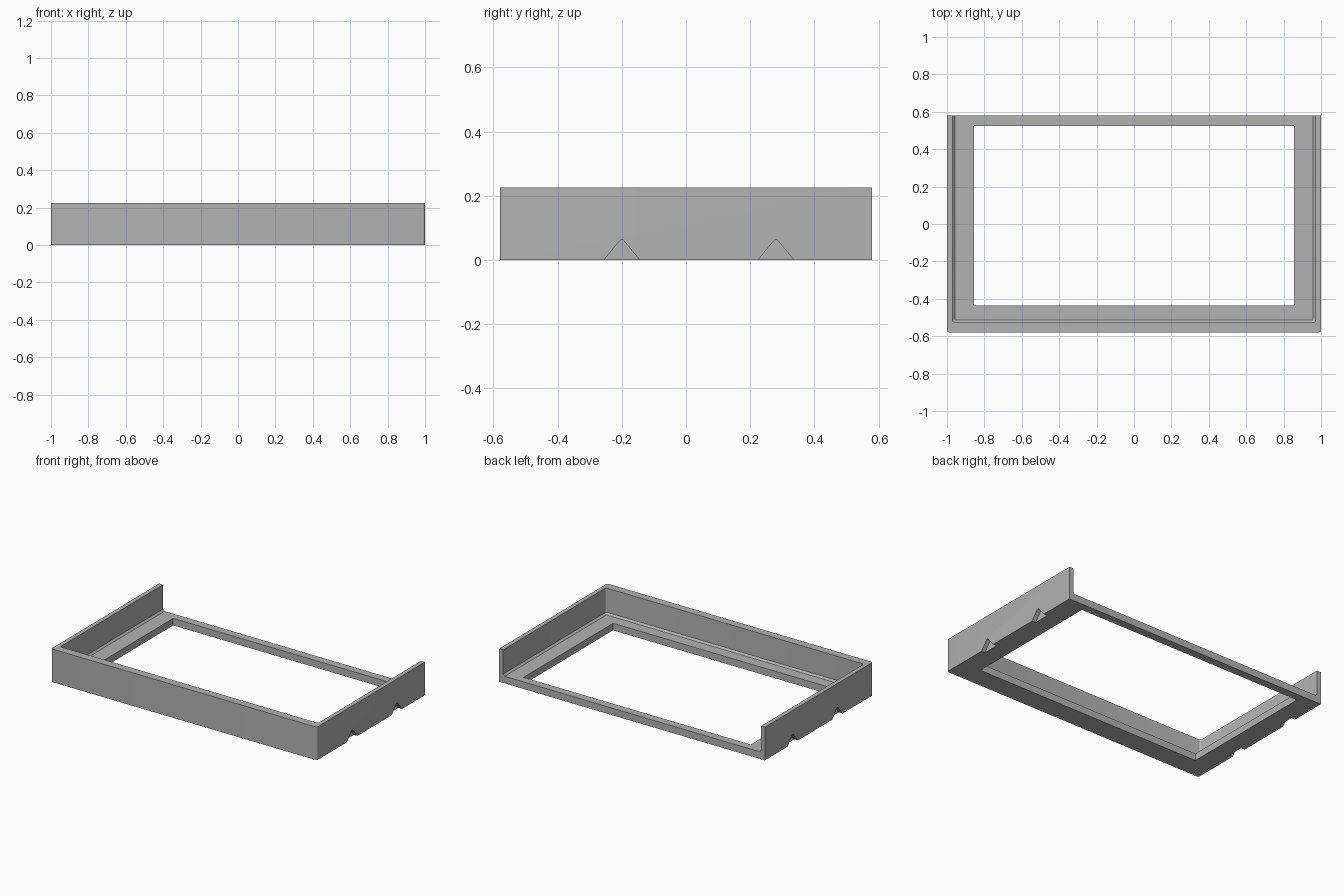
import bpy, bmesh, math

if "Cube" in bpy.data.objects:
    bpy.data.objects.remove(bpy.data.objects["Cube"])

W, D, H = 1.0, 0.58, 0.225      # half width, half depth, height
SLAB = 0.048                    # floor thickness

grey = bpy.data.materials.new("mid grey")
grey.diffuse_color = (0.45, 0.45, 0.45, 1)
grey.use_nodes = True
grey.node_tree.nodes["Principled BSDF"].inputs["Base Color"].default_value = grey.diffuse_color


def loft(name, rings):
    """Closed solid through rings of matching points."""
    bm = bmesh.new()
    vs = [[bm.verts.new(p) for p in r] for r in rings]
    n = len(vs[0])
    bm.faces.new(vs[0])
    bm.faces.new(vs[-1])
    for a, b in zip(vs, vs[1:]):
        for i in range(n):
            j = (i + 1) % n
            bm.faces.new((a[i], a[j], b[j], b[i]))
    bmesh.ops.recalc_face_normals(bm, faces=bm.faces)
    me = bpy.data.meshes.new(name)
    bm.to_mesh(me)
    bm.free()
    me.materials.append(grey)
    ob = bpy.data.objects.new(name, me)
    bpy.context.collection.objects.link(ob)
    return ob


def outline(hw, y0, y1, z, r):
    """Rectangle whose two front corners are rounded."""
    pts = [(hw, y1, z), (-hw, y1, z)]
    for cx, start in ((-hw + r, math.pi), (hw - r, 1.5 * math.pi)):
        for i in range(5):
            a = start + i * math.pi / 8
            pts.append((cx + r * math.cos(a), y0 + r + r * math.sin(a), z))
    return pts


# Tray body
tray = loft("tray_frame", [outline(W, -D, D, z, 0.012) for z in (0, H)])

# Cavity, open at the back, with a small sloped foot along the walls
cavity = loft("cavity_cutter", [
    outline(0.958, -0.513, 0.8, SLAB, 0.008),
    outline(0.970, -0.525, 0.8, SLAB + 0.012, 0.012),
    outline(0.970, -0.525, 0.8, 0.4, 0.012)])

# Rectangular floor opening
window = loft("window_cutter", [
    [(-0.855, -0.437, z), (0.855, -0.437, z), (0.855, 0.525, z), (-0.855, 0.525, z)]
    for z in (-0.1, 0.15)])

cutters = [cavity, window]

# Blunt triangular notches under both side walls
for side in (-1, 1):
    for y in (-0.2, 0.28):
        prof = [(-0.072, -0.02), (-0.008, 0.058), (-0.004, 0.062), (0.004, 0.062),
                (0.008, 0.058), (0.072, -0.02)]
        cutters.append(loft("notch_cutter", [
            [(side * x, y + dy, z) for dy, z in prof] for x in (0.972, 1.1)]))

for c in cutters:
    m = tray.modifiers.new(c.name, 'BOOLEAN')
    m.operation = 'DIFFERENCE'
    m.solver = 'EXACT'
    m.object = c

# Apply the cuts, then remove the cutters
bpy.context.view_layer.objects.active = tray
tray.select_set(True)
for m in list(tray.modifiers):
    bpy.ops.object.modifier_apply(modifier=m.name)
for c in cutters:
    bpy.data.objects.remove(c)
bpy.ops.object.shade_smooth_by_angle(angle=math.radians(30))
